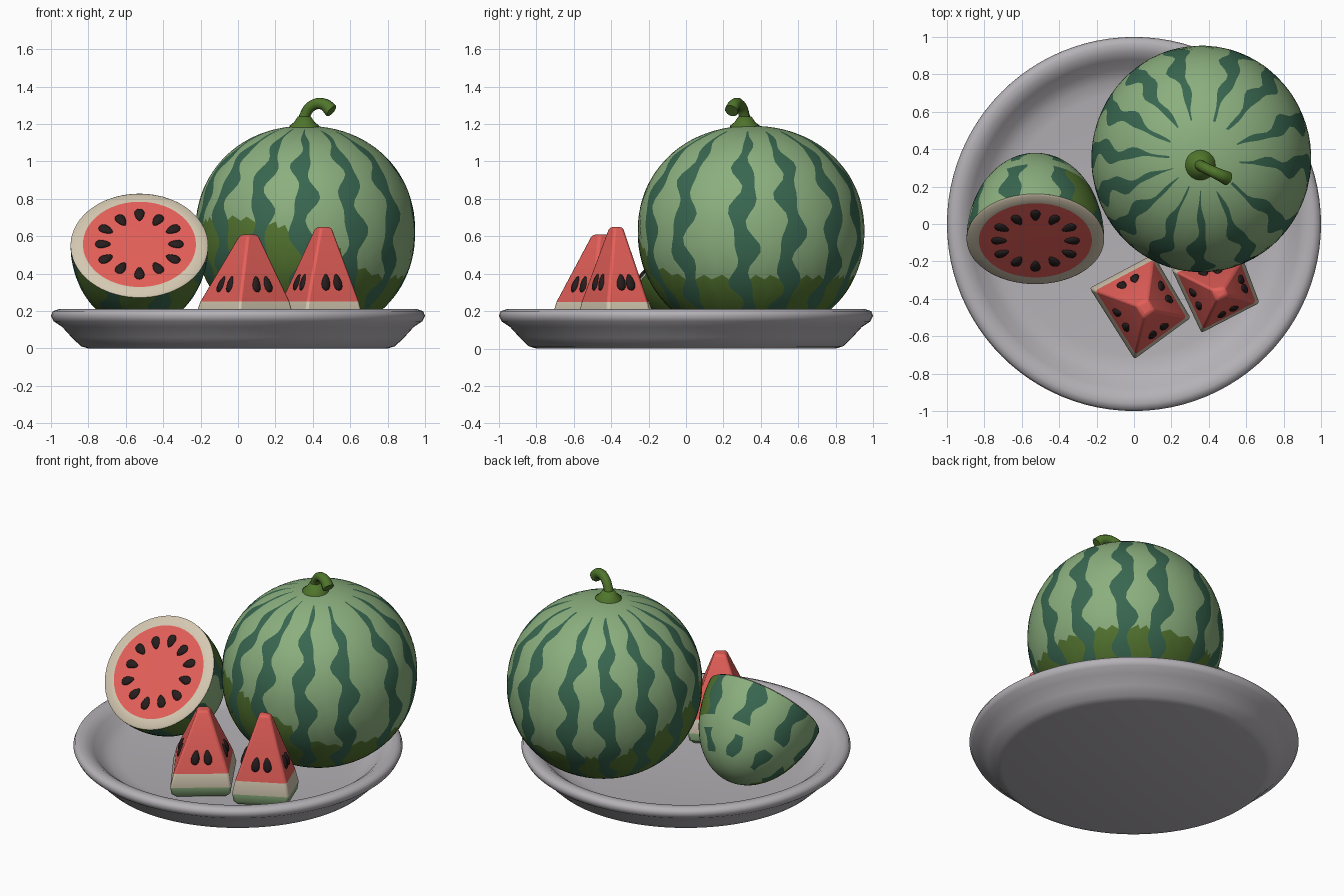
import bpy, bmesh
from math import sin, cos, pi, radians, acos, tau
from mathutils import Vector, Matrix

if "Cube" in bpy.data.objects:
    bpy.data.objects.remove(bpy.data.objects["Cube"])


def material(name, r, g, b):
    m = bpy.data.materials.new(name)
    m.use_nodes = True
    m.diffuse_color = (r, g, b, 1)
    shader = m.node_tree.nodes["Principled BSDF"]
    shader.inputs["Base Color"].default_value = (r, g, b, 1)
    shader.inputs["Roughness"].default_value = 0.7
    return m


LIGHT = material("light green rind", 0.26, 0.43, 0.21)
DARK = material("dark green stripe", 0.04, 0.135, 0.08)
OLIVE = material("olive rind", 0.09, 0.18, 0.03)
STEM = material("stem green", 0.08, 0.18, 0.025)
FLESH = material("red flesh", 0.78, 0.115, 0.1)
CREAM = material("cream pith", 0.66, 0.58, 0.44)
SEED = material("seed black", 0.02, 0.012, 0.012)
PLATE = material("grey plate", 0.46, 0.44, 0.47)


def add(name, bm, mats, matrix=Matrix(), angle=40):
    bmesh.ops.remove_doubles(bm, verts=bm.verts, dist=0.0005)
    bmesh.ops.recalc_face_normals(bm, faces=bm.faces)
    mesh = bpy.data.meshes.new(name)
    bm.to_mesh(mesh)
    bm.free()
    for m in mats:
        mesh.materials.append(m)
    ob = bpy.data.objects.new(name, mesh)
    bpy.context.collection.objects.link(ob)
    ob.matrix_world = matrix
    smooth(ob, angle)
    return ob


def smooth(ob, angle):
    bpy.ops.object.select_all(action='DESELECT')
    ob.select_set(True)
    bpy.context.view_layer.objects.active = ob
    bpy.ops.object.shade_smooth_by_angle(angle=radians(angle))


def grid(bm, rows, pick, closed=True):
    """Skin rows of points; pick(row, column) gives the material index."""
    vs = [[bm.verts.new(p) for p in row] for row in rows]
    n = len(rows[0])
    for i in range(len(rows) - 1):
        for j in range(n):
            k = (j + 1) % n
            f = bm.faces.new((vs[i][j], vs[i][k], vs[i + 1][k], vs[i + 1][j]))
            f.material_index = pick(i, j)
    return vs


def revolve(name, profile, mats, pick=lambda i, j: 0, matrix=Matrix(), n=72, angle=40):
    bm = bmesh.new()
    rows = [[(r * cos(tau * j / n), r * sin(tau * j / n), z) for j in range(n)]
            for r, z in profile]
    grid(bm, rows, pick)
    return add(name, bm, mats, matrix, angle)


# Rind whose columns follow the wavy stripe edges
def rind(name, stripes, radii, power, width, start, edge, half_rows, pick, matrix):
    n = len(stripes)
    stripes = [radians(a) for a in stripes]

    def column(j, th):
        i, k = divmod(j, 6)

        def side(s, d):
            turn = tau * (s // n)
            q = s % n
            fade = min(1, max(0.02, (th - 0.1) / 0.8), max(0.02, (pi - th) / 0.5))
            off = radians(2.6) * sin(11 * th + 2.3 * q) * fade
            w = radians(width) * fade * (1 + 0.35 * sin(17 * th + 1.7 * q))
            return stripes[q] + turn + off + d * w
        if k < 3:
            return side(i, k - 1)
        f = (k - 2) / 4
        return side(i, 1) * (1 - f) + side(i + 1, -1) * f

    def bow(v):
        return (abs(v) ** power) * (1 if v >= 0 else -1)

    total = 2 * half_rows
    rows, angles = [], [column(j, pi / 2) for j in range(6 * n)]
    for i in range(total + 1):
        row = []
        for j, a in enumerate(angles):
            t = edge(a, j % 6)
            th = start + (t - start) * i / half_rows if i <= half_rows \
                else t + (pi - t) * (i - half_rows) / half_rows
            ph = column(j, th)
            s = bow(max(0, sin(th)))
            row.append((radii[0] * s * cos(ph), radii[1] * s * sin(ph), radii[2] * bow(cos(th))))
        rows.append(row)
    bm = bmesh.new()
    grid(bm, rows, lambda i, j: pick(i / total, j, angles[j]))
    return add(name, bm, [LIGHT, DARK, OLIVE], matrix, 60)


# Plate
revolve("plate", [(0, 0), (0.8, 0), (0.84, 0.012), (0.89, 0.06), (0.94, 0.115), (0.985, 0.145),
                  (1, 0.175), (0.99, 0.2), (0.96, 0.21), (0.92, 0.203), (0.88, 0.175),
                  (0.83, 0.12), (0.77, 0.09), (0.7, 0.08), (0, 0.08)], [PLATE], n=96, angle=50)


# Whole melon, with a ground spot reaching higher on one side
def spot_edge(a, k):
    height = 0.38 + 0.3 * max(0, cos(a - radians(-135)))
    height += 0.025 if k in (3, 5) else 0
    return acos((height - 0.625) / 0.565)


rind("whole_melon", [-162, -141, -115, -91, -64, -38, -4, 21, 48, 71, 104, 128, 152, 176],
     (0.588, 0.606, 0.565), 0.95, 5, 0, spot_edge, 30,
     lambda v, j, a: 1 if j % 6 < 2 and v > 0.07 else (2 if v >= 0.5 else 0),
     Matrix.Translation((0.36, 0.348, 0.625)))

# Stem with a flared foot
revolve("stem_foot", [(0.085, -0.03), (0.08, 0.01), (0.055, 0.03), (0.035, 0.06), (0, 0.06)],
        [STEM], matrix=Matrix.Translation((0.355, 0.315, 1.18)), n=20, angle=60)
curve = bpy.data.curves.new("stem", 'CURVE')
curve.dimensions = '3D'
curve.bevel_depth = 0.034
curve.bevel_resolution = 3
curve.use_fill_caps = True
path = [(0.35, 0.315, 1.18), (0.36, 0.31, 1.25), (0.4, 0.29, 1.3), (0.46, 0.262, 1.305),
        (0.5, 0.243, 1.27)]
spline = curve.splines.new('BEZIER')
spline.bezier_points.add(len(path) - 1)
for p, co, r in zip(spline.bezier_points, path, (1.1, 0.85, 0.85, 0.95, 1.1)):
    p.co, p.radius = co, r
    p.handle_left_type = p.handle_right_type = 'AUTO'
stem = bpy.data.objects.new("stem", curve)
bpy.context.collection.objects.link(stem)
curve.materials.append(STEM)
bpy.ops.object.select_all(action='DESELECT')
stem.select_set(True)
bpy.context.view_layer.objects.active = stem
bpy.ops.object.convert(target='MESH')
smooth(bpy.context.object, 50)


# Seeds
def seed(name, at, normal, along, length, width):
    z = normal.normalized()
    y = (along - along.dot(z) * z).normalized()
    x = y.cross(z)
    frame = Matrix((x, y, z)).transposed().to_4x4()
    bm = bmesh.new()
    bmesh.ops.create_uvsphere(bm, u_segments=14, v_segments=8, radius=1)
    for v in bm.verts:
        v.co.x *= width * (1 - 0.35 * v.co.y)
        v.co.y *= length
        v.co.z *= 0.014
    add(name, bm, [SEED], Matrix.Translation(at) @ frame, 60)


# Cut half, tipped so its face looks forward and up
half = Matrix.Translation((-0.527, -0.08, 0.55)) @ Matrix.Rotation(radians(49), 4, 'X')


def half_pick(v, j, a):
    if j % 6 < 2 and (v < 0.32 or 0.42 < v < 0.62):
        return 1
    if sin(a) < -0.35 and v < 0.75 or 0.3 < a < 0.95 and v < 0.3:
        return 2
    return 0


rind("half_melon", [-160, -115, -70, -25, 20, 65, 110, 155], (0.368, 0.368, 0.52), 1, 8,
     pi / 2, lambda a, k: 0.75 * pi, 14, half_pick, half)
revolve("half_cut_face", [(0.368, 0), (0.358, 0.008), (0.302, 0.01), (0, 0.01)],
        [CREAM, FLESH], lambda i, j: int(i == 2), half)
turn = half.to_3x3()
for k in range(12):
    out = Vector((cos(tau * k / 12), sin(tau * k / 12), 0))
    seed(f"half_seed_{k + 1}", half @ (out * (0.195 + 0.012 * (k % 2)) + Vector((0, 0, 0.012))),
         turn @ Vector((0, 0, 1)), turn @ -out, 0.042, 0.026)


# Wedge slices, lofted from a four-cornered base
def wedge(name, corners, apex, top):
    centre = sum((Vector(c) for c in corners), Vector((0, 0))) / 4

    def ring(s, z):
        mid = centre.lerp(Vector(apex), (z - 0.1) / (top - 0.1))
        return [Vector((*(mid + (Vector(c) - centre) * s), z)) for c in corners]

    rows = [ring(s, z) for s, z in ((0.82, 0.085), (0.96, 0.115), (1, 0.165), (0.9, 0.25),
                                    (0.22, top - 0.015), (0.16, top))]
    bm = bmesh.new()
    vs = grid(bm, rows, lambda i, j: (0, 0, 1, 2, 2)[i])
    bm.faces.new(vs[-1]).material_index = 2
    bm.faces.new(vs[0][::-1])
    ob = add(name, bm, [LIGHT, CREAM, FLESH], angle=35)
    bevel = ob.modifiers.new("soft edges", 'BEVEL')
    bevel.width, bevel.segments = 0.012, 2
    bevel.limit_method, bevel.angle_limit = 'ANGLE', radians(40)
    low, high = rows[3], rows[4]
    for k in range(4):
        a, b, c, d = low[k], low[k - 3], high[k], high[k - 3]
        for u in (0.36, 0.64):
            at = a.lerp(b, u).lerp(c.lerp(d, u), 0.27)
            seed(f"{name}_seed_{k + 1}_{'a' if u < 0.5 else 'b'}", at, (b - a).cross(c - a),
                 c.lerp(d, 0.5) - at, 0.046, 0.024)


wedge("right_slice", [(-0.24, -0.34), (0, -0.72), (0.3, -0.5), (0.1, -0.16)], (0.06, -0.45), 0.61)
wedge("left_slice", [(0.2, -0.24), (0.36, -0.58), (0.67, -0.42), (0.58, -0.18)], (0.46, -0.37), 0.65)
